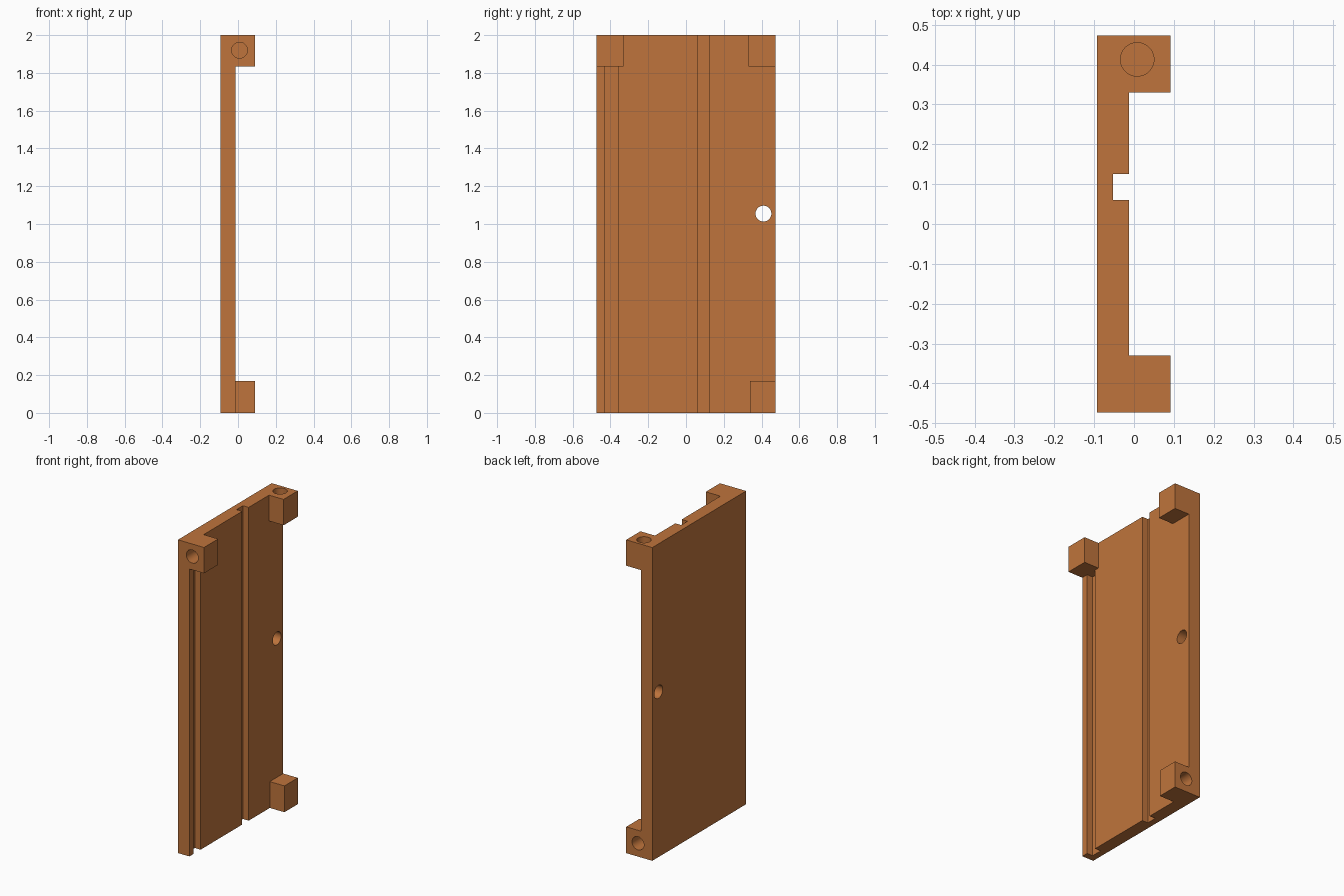
import bpy, bmesh, math
from mathutils import Matrix, Vector

cube = bpy.data.objects.get("Cube")
if cube:
    bpy.data.objects.remove(cube, do_unlink=True)

mat = bpy.data.materials.new("warm orange brown")
mat.use_nodes = True
COLOUR = (0.52, 0.175, 0.045, 1)
mat.diffuse_color = COLOUR
mat.node_tree.nodes["Principled BSDF"].inputs["Base Color"].default_value = COLOUR


def make_object(name, bm):
    bmesh.ops.recalc_face_normals(bm, faces=bm.faces)
    mesh = bpy.data.meshes.new(name)
    bm.to_mesh(mesh)
    bm.free()
    mesh.materials.append(mat)
    obj = bpy.data.objects.new(name, mesh)
    bpy.context.collection.objects.link(obj)
    return obj


def box(name, x, y, z):
    bm = bmesh.new()
    bmesh.ops.create_cube(bm, size=1)
    for v in bm.verts:
        v.co = [lo + (c + 0.5) * (hi - lo) for c, (lo, hi) in zip(v.co, (x, y, z))]
    return make_object(name, bm)


def drill(name, centre, axis, length):
    bm = bmesh.new()
    turn = Vector((0, 0, 1)).rotation_difference(Vector(axis)).to_matrix().to_4x4()
    bmesh.ops.create_cone(bm, cap_ends=True, segments=48, radius1=0.042,
                          radius2=0.042, depth=length,
                          matrix=Matrix.Translation(centre) @ turn)
    return make_object(name, bm)


def combine(target, other, operation):
    mod = target.modifiers.new(other.name, 'BOOLEAN')
    mod.operation, mod.solver, mod.object = operation, 'EXACT', other
    bpy.context.view_layer.objects.active = target
    bpy.ops.object.modifier_apply(modifier=mod.name)
    bpy.data.objects.remove(other, do_unlink=True)


BACK, FACE, FLOOR, LUG = -0.093, -0.012, -0.053, 0.091
HALF = 0.473

# Grooved panel: cross-section in x, y extruded upwards
profile = [(BACK, -HALF), (FACE, -HALF)]
for y0, y1 in ((-0.43, -0.36), (0.06, 0.125)):
    profile += [(FACE, y0), (FLOOR, y0), (FLOOR, y1), (FACE, y1)]
profile += [(FACE, HALF), (BACK, HALF)]
bm = bmesh.new()
base = bm.faces.new([bm.verts.new((x, y, 0)) for x, y in profile])
ext = bmesh.ops.extrude_face_region(bm, geom=[base])
bmesh.ops.translate(bm, vec=(0, 0, 2),
                    verts=[g for g in ext["geom"] if isinstance(g, bmesh.types.BMVert)])
panel = make_object("grooved_panel", bm)

# Corner lugs, rooted inside the panel
for name, y, z in (("front_top_lug", (-HALF, -0.33), (1.835, 2)),
                   ("rear_top_lug", (0.33, HALF), (1.835, 2)),
                   ("rear_bottom_lug", (0.338, HALF), (0, 0.168))):
    combine(panel, box(name, (-0.07, LUG), y, z), 'UNION')

# Blind lug holes and the through hole in the panel
for name, centre, axis, length in (
        ("front_hole", (0.008, -HALF, 1.92), (0, 1, 0), 0.2),
        ("top_hole", (0.008, 0.413, 2), (0, 0, 1), 0.2),
        ("rear_hole", (0.008, HALF, 0.085), (0, 1, 0), 0.2),
        ("through_hole", (-0.05, 0.41, 1.055), (1, 0, 0), 0.3)):
    combine(panel, drill(name, centre, axis, length), 'DIFFERENCE')

# Smooth bores, sharp edges elsewhere
bpy.ops.object.select_all(action='DESELECT')
panel.select_set(True)
bpy.context.view_layer.objects.active = panel
bpy.ops.object.shade_smooth_by_angle(angle=math.radians(30))
